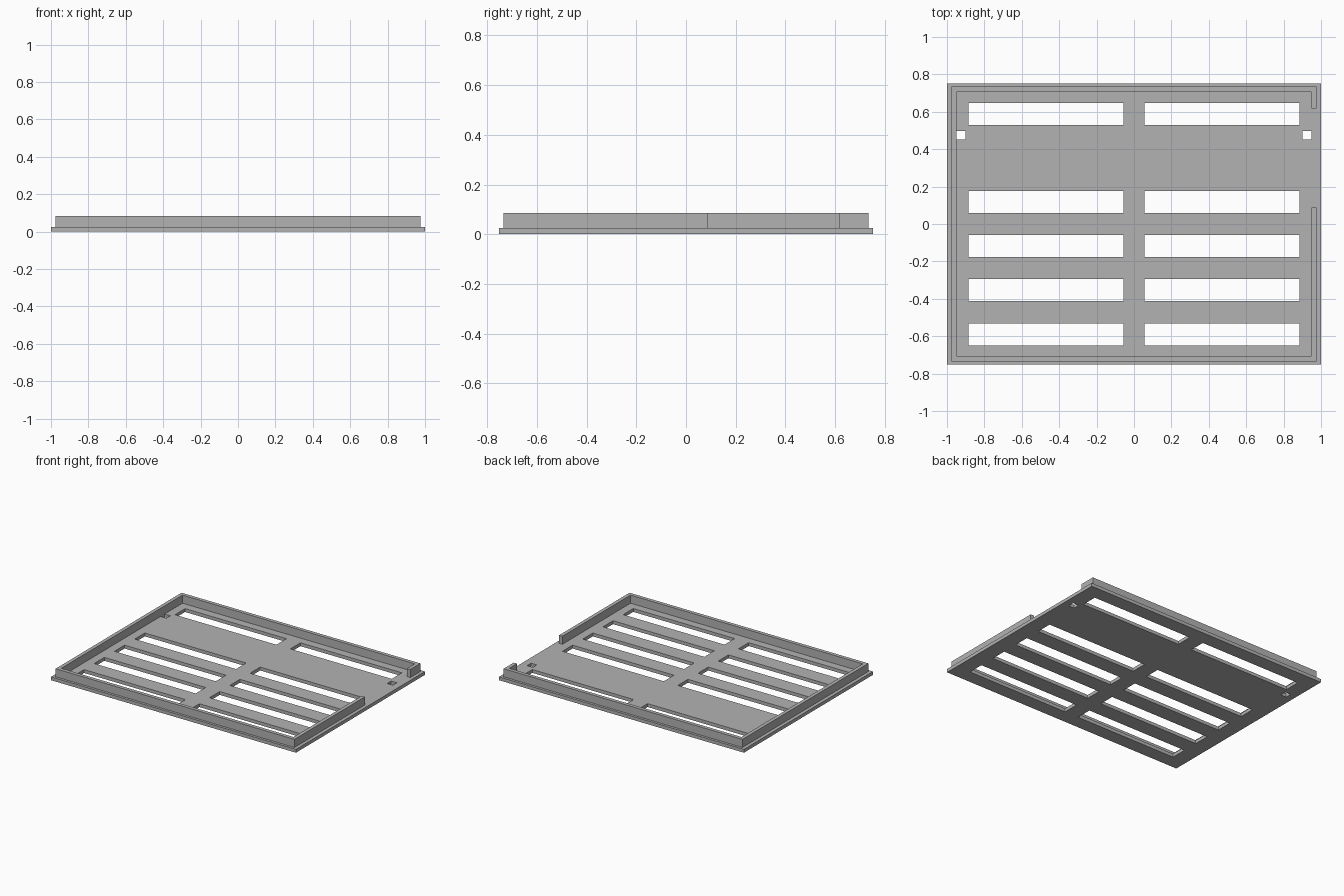
import bpy
import bmesh

default = bpy.data.objects.get("Cube")
if default:
    bpy.data.objects.remove(default, do_unlink=True)

grey = bpy.data.materials.new("plain grey")
grey.use_nodes = True
colour = (0.45, 0.45, 0.45, 1)
grey.diffuse_color = colour
grey.node_tree.nodes["Principled BSDF"].inputs["Base Color"].default_value = colour

PLATE_TOP, RIM_TOP = 0.025, 0.085


def prism(name, outlines, z0, z1):
    """Extrude closed xy outlines from z0 to z1 into one object."""
    bm = bmesh.new()
    for outline in outlines:
        face = bm.faces.new([bm.verts.new((x, y, z0)) for x, y in outline])
        top = bmesh.ops.extrude_face_region(bm, geom=[face], use_keep_orig=True)
        verts = [v for v in top["geom"] if isinstance(v, bmesh.types.BMVert)]
        bmesh.ops.translate(bm, vec=(0, 0, z1 - z0), verts=verts)
    bmesh.ops.recalc_face_normals(bm, faces=bm.faces)
    mesh = bpy.data.meshes.new(name)
    bm.to_mesh(mesh)
    bm.free()
    mesh.materials.append(grey)
    obj = bpy.data.objects.new(name, mesh)
    bpy.context.collection.objects.link(obj)
    return obj


def rect(cx, cy, w, d):
    x, y = w / 2, d / 2
    return [(cx - x, cy - y), (cx + x, cy - y), (cx + x, cy + y), (cx - x, cy + y)]


# Base plate with vent slots and two small square holes
plate = prism("base_plate", [rect(0, 0, 2, 1.504)], 0, PLATE_TOP)
holes = []
for side in (-1, 1):
    for y in (0.588, 0.118, -0.118, -0.354, -0.59):
        holes.append(rect(side * 0.471, y, 0.828, 0.118))
    holes.append(rect(side * 0.925, 0.475, 0.047, 0.047))
cutter = prism("hole_cutter", holes, -0.1, 0.1)
cutter.hide_render = True

cut = plate.modifiers.new("holes", "BOOLEAN")
cut.operation, cut.solver, cut.object = "DIFFERENCE", "EXACT", cutter
bpy.context.view_layer.objects.active = plate
bpy.ops.object.modifier_apply(modifier=cut.name)
bpy.data.objects.remove(cutter, do_unlink=True)

# Raised rim: one continuous wall, open along part of the left side
ox, oy, t = 0.975, 0.734, 0.027
ix, iy = ox - t, oy - t
gap_front, gap_back = 0.088, 0.617
prism("raised_rim", [[
    (ox, gap_back), (ox, oy), (-ox, oy), (-ox, -oy), (ox, -oy), (ox, gap_front),
    (ix, gap_front), (ix, -iy), (-ix, -iy), (-ix, iy), (ix, iy), (ix, gap_back),
]], PLATE_TOP, RIM_TOP)
